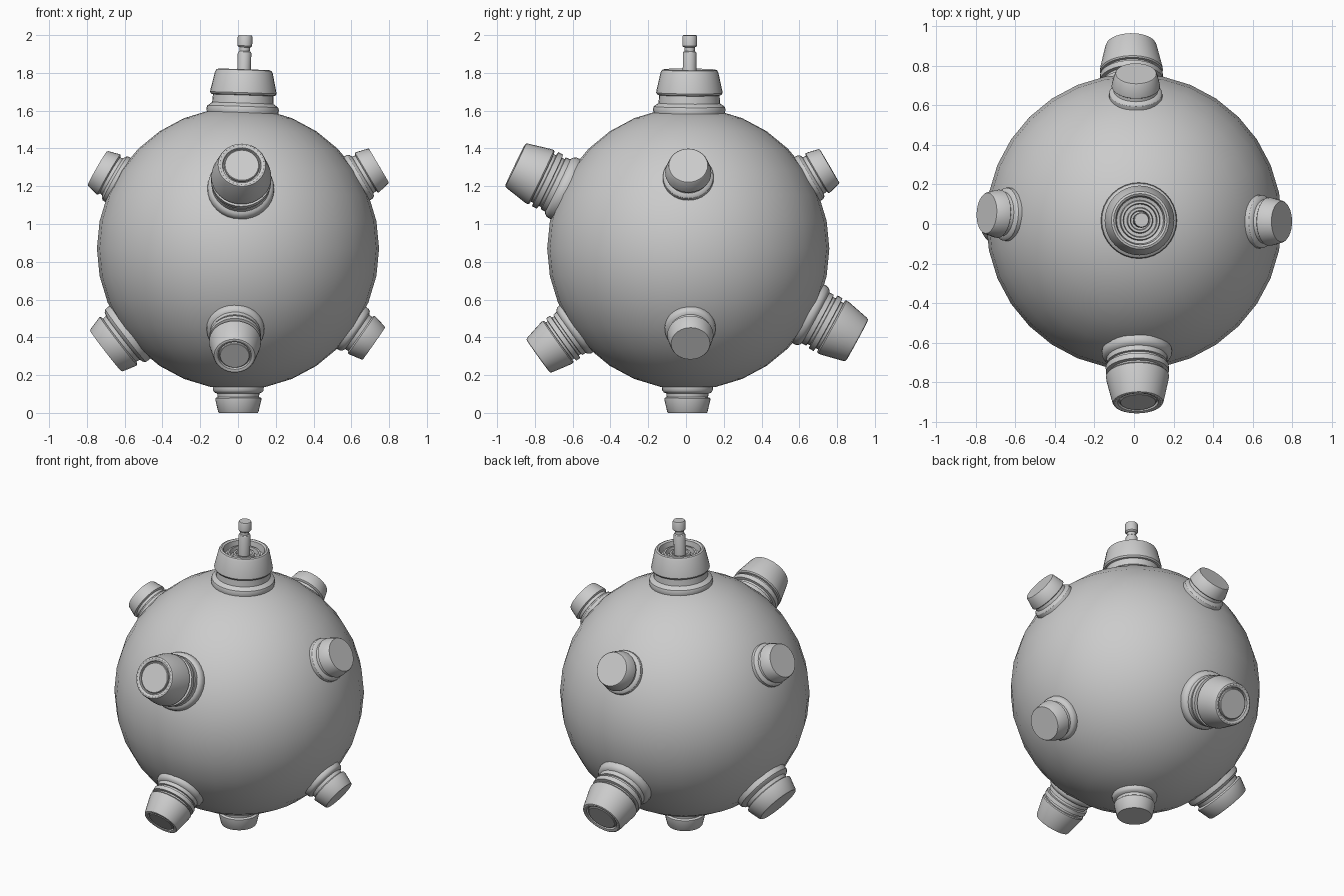
import bpy, bmesh, math
from mathutils import Vector

C = Vector((0.0, 0.012, 0.87))   # body centre
R = 0.747


def smooth(ob):
    bpy.ops.object.select_all(action='DESELECT')
    ob.select_set(True)
    bpy.context.view_layer.objects.active = ob
    bpy.ops.object.shade_smooth_by_angle(angle=math.radians(32))


def lathe(name, profile, direction, segs=32):
    """Revolve (radius, distance) points round an axis leaving the body centre."""
    q = Vector((0, 0, 1)).rotation_difference(Vector(direction).normalized())
    bm = bmesh.new()
    rings = []
    for r, d in profile:
        rings.append([bm.verts.new(C + q @ Vector((r * math.cos(a), r * math.sin(a), d)))
                      for a in (2 * math.pi * i / segs for i in range(segs))])
    for lo, hi in zip(rings, rings[1:]):
        for i in range(segs):
            j = (i + 1) % segs
            bm.faces.new((lo[i], lo[j], hi[j], hi[i]))
    bm.faces.new(rings[0][::-1])
    bm.faces.new(rings[-1])
    me = bpy.data.meshes.new(name)
    bm.to_mesh(me)
    bm.free()
    ob = bpy.data.objects.new(name, me)
    bpy.context.collection.objects.link(ob)
    smooth(ob)
    return ob


# round body
bpy.ops.mesh.primitive_uv_sphere_add(segments=32, ring_count=16, radius=R, location=C)
body = bpy.context.object
body.name = "body"
bpy.ops.object.shade_smooth()

# plain stud: flange, neck and flat tapered cap (radius is the flange radius)
def plain_stud(name, direction, radius=0.135, tip=0.866):
    h = tip - 0.74
    pts = [(0.98, -0.35), (1.0, 0.0), (0.99, 0.12), (0.93, 0.2), (0.83, 0.24), (0.81, 0.38),
           (0.87, 0.40), (0.905, 0.43), (0.90, 0.50), (0.79, 0.96), (0.76, 1.0)]
    lathe(name, [(r * radius, 0.735 + d * (h + 0.005)) for r, d in pts], direction)


plain_stud("right_upper_stud", (0.743, 0.0, 0.438))
plain_stud("right_lower_stud", (0.72, 0.012, -0.503), tip=0.878)
plain_stud("left_upper_stud", (-0.743, 0.043, 0.425), tip=0.858)
plain_stud("back_upper_stud", (0.01, 0.745, 0.435))
plain_stud("bottom_stud", (0.002, -0.005, -0.87), tip=0.87)
plain_stud("left_lower_stud", (-0.70, 0.028, -0.542), radius=0.178, tip=0.886)

# ringed stud: stepped flange, collar rings and a cap with a recessed end
def ringed_stud(name, direction, radius=0.177, tip=1.018):
    h = tip - 0.73
    pts = [(0.98, -0.2), (1.0, 0.0), (0.99, 0.06), (0.93, 0.11), (0.87, 0.13), (0.86, 0.22),
           (0.80, 0.23), (0.80, 0.28), (0.90, 0.29), (0.90, 0.39), (0.79, 0.40), (0.79, 0.45),
           (0.87, 0.455), (0.90, 0.48), (0.89, 0.54), (0.74, 0.95), (0.71, 0.99), (0.66, 1.0),
           (0.58, 0.985), (0.56, 0.94), (0.53, 0.94), (0.52, 0.975), (0.50, 0.985)]
    lathe(name, [(r * radius, 0.73 + d * h) for r, d in pts], direction)


ringed_stud("front_upper_stud", (0.02, -0.895, 0.433))
ringed_stud("back_lower_stud", (-0.015, 0.882, -0.48))
ringed_stud("front_lower_stud", (-0.018, -0.793, -0.568), radius=0.153, tip=0.978)

# filler cap on top with concentric rings in its bowl
up = (0.038, 0.008, 1.13)
lathe("top_cap", [
    (0.185, 0.68), (0.19, 0.725), (0.192, 0.738), (0.188, 0.752), (0.174, 0.762),
    (0.163, 0.77), (0.16, 0.812), (0.17, 0.815), (0.176, 0.825), (0.174, 0.838),
    (0.153, 0.932), (0.146, 0.945), (0.135, 0.949), (0.124, 0.942), (0.118, 0.90),
    (0.102, 0.895), (0.098, 0.922), (0.086, 0.922), (0.082, 0.893), (0.066, 0.893),
    (0.062, 0.918), (0.05, 0.918), (0.046, 0.9)], up)

# stem with a small knob
lathe("top_stem", [
    (0.036, 0.88), (0.036, 1.035), (0.033, 1.042), (0.027, 1.046), (0.027, 1.066),
    (0.034, 1.068), (0.039, 1.074), (0.039, 1.122), (0.035, 1.13)], up, 24)
